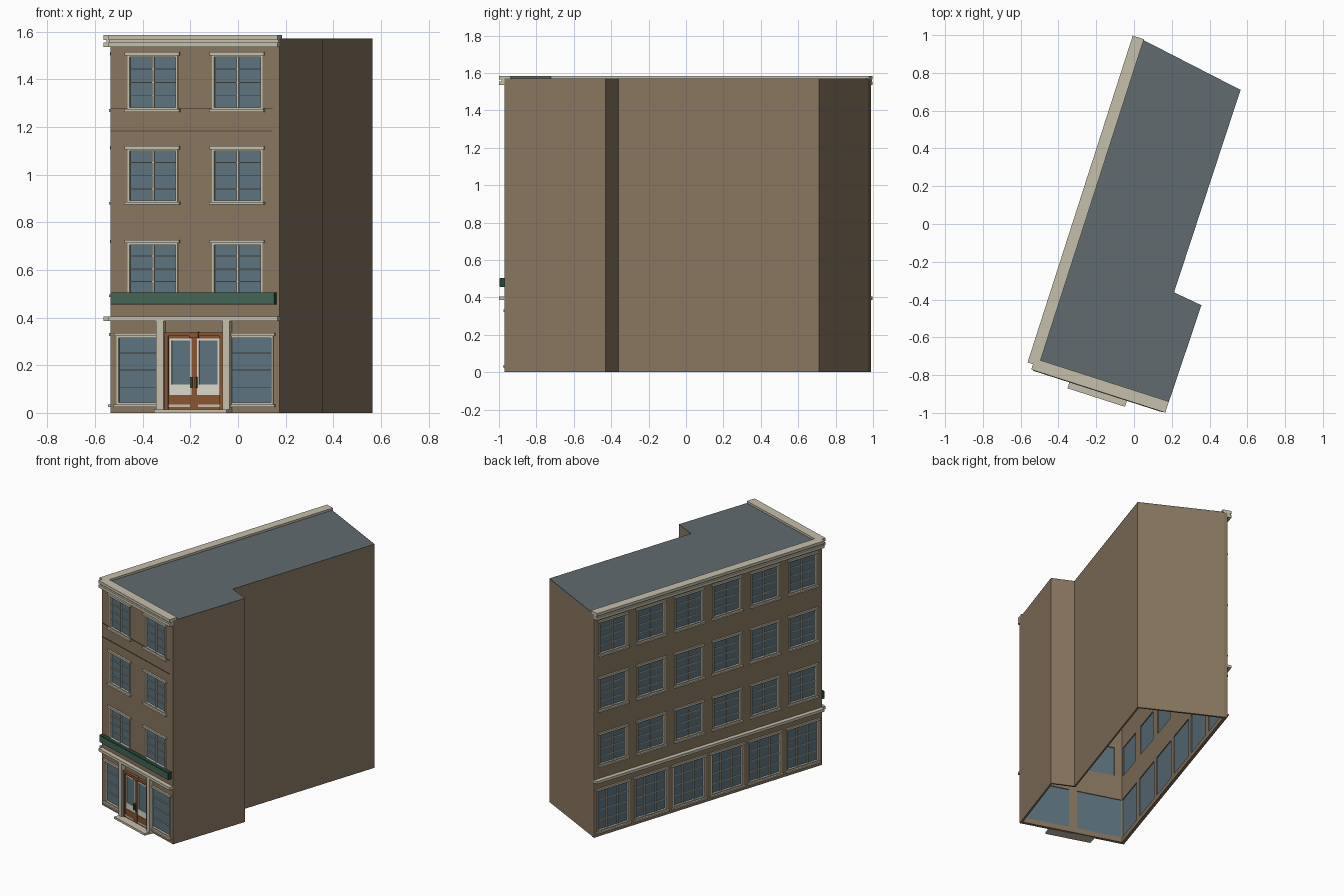
import bpy, bmesh, math
from mathutils import Matrix, Vector

if "Cube" in bpy.data.objects:
    bpy.data.objects.remove(bpy.data.objects["Cube"])

H = 1.567
A, B, D, E, F, C = [Vector(p) for p in (
    (-0.535, -0.742), (0.175, -0.97), (0.357, -0.43),
    (0.212, -0.362), (0.564, 0.71), (0.022, 0.988))]


def material(name, r, g, b):
    m = bpy.data.materials.new(name)
    m.diffuse_color = (r, g, b, 1)
    m.use_nodes = True
    m.node_tree.nodes["Principled BSDF"].inputs["Base Color"].default_value = m.diffuse_color
    return m


BRICK = material("brick", 0.25, 0.183, 0.117)
DARK = material("dark_brick", 0.10, 0.07, 0.045)
STONE = material("stone", 0.56, 0.52, 0.41)
GLASS = material("glass", 0.108, 0.17, 0.21)
SLATE = material("slate", 0.12, 0.145, 0.157)
WOOD = material("wood", 0.25, 0.088, 0.03)
PAINT = material("pale_paint", 0.70, 0.68, 0.60)
GREEN = material("sign_green", 0.055, 0.13, 0.088)
DEEP = material("sign_dark_green", 0.02, 0.06, 0.04)
BRASS = material("handle_bronze", 0.10, 0.09, 0.03)


def finish(name, bm, mat, matrix=Matrix(), thick=0):
    me = bpy.data.meshes.new(name)
    bm.to_mesh(me)
    bm.free()
    ob = bpy.data.objects.new(name, me)
    bpy.context.collection.objects.link(ob)
    me.materials.append(mat)
    ob.matrix_world = matrix
    if thick:
        s = ob.modifiers.new("thickness", 'SOLIDIFY')
        s.thickness, s.offset = thick, -1
    return ob


def boxes(name, items, mat, matrix):
    """items: (u0, u1, inner, outer, z0, z1); outer = distance out of the wall"""
    bm = bmesh.new()
    for u0, u1, i, o, z0, z1 in items:
        m = Matrix.Translation(((u0 + u1) / 2, -(i + o) / 2, (z0 + z1) / 2))
        m = m @ Matrix.Diagonal((u1 - u0, o - i, z1 - z0, 1))
        bmesh.ops.create_cube(bm, size=1, matrix=m)
    return finish(name, bm, mat, matrix)


def wall(name, length, holes, matrix):
    """Flat wall grid that skips the openings, then given thickness"""
    us = sorted({0, length, *(h[0] for h in holes), *(h[1] for h in holes)})
    zs = sorted({0, H, *(h[2] for h in holes), *(h[3] for h in holes)})
    bm = bmesh.new()
    for u0, u1 in zip(us, us[1:]):
        for z0, z1 in zip(zs, zs[1:]):
            u, z = (u0 + u1) / 2, (z0 + z1) / 2
            if any(h[0] < u < h[1] and h[2] < z < h[3] for h in holes):
                continue
            bm.faces.new([bm.verts.new((a, 0, b)) for a, b in
                          ((u0, z0), (u1, z0), (u1, z1), (u0, z1))])
    bmesh.ops.remove_doubles(bm, verts=bm.verts, dist=1e-5)
    return finish(name, bm, BRICK, matrix, 0.022)


def facade(side, start, end, bays, shop_cols):
    d = end - start
    length = d.length
    M = Matrix.Translation((*start, 0)) @ Matrix.Rotation(math.atan2(d.y, d.x), 4, 'Z')
    bay = length / bays
    wins = []
    for k in range(bays):
        c = (k + 0.5) * bay
        wins.append((c - 0.425 * bay, c + 0.425 * bay, 0.036, 0.322, shop_cols))
        for z0, z1 in ((0.497, 0.712), (0.885, 1.105), (1.274, 1.50)):
            wins.append((c - 0.111, c + 0.111, z0, z1, 2))
    wall(side + "_wall", length, [w[:4] for w in wins], M)
    # Window panes, frames, glazing bars, sills and lintels
    panes, frames, ledges = [], [], []
    for u0, u1, z0, z1, cols in wins:
        panes.append((u0, u1, -0.016, -0.012, z0, z1))
        for a in (u0, u1 - 0.009):
            frames.append((a, a + 0.009, -0.012, 0.004, z0, z1))
        for b in (z0, z1 - 0.007):
            frames.append((u0, u1, -0.012, 0.003, b, b + 0.007))
        for k in range(1, cols):
            u = u0 + (u1 - u0) * k / cols
            frames.append((u - 0.004, u + 0.004, -0.012, -0.003, z0, z1))
        for k in range(1, 4):
            z = z0 + (z1 - z0) * k / 4
            frames.append((u0, u1, -0.012, -0.006, z - 0.002, z + 0.002))
        ledges.append((u0 - 0.010, u1 + 0.010, -0.005, 0.016, z0 - 0.011, z0))
        ledges.append((u0 - 0.009, u1 + 0.009, -0.005, 0.012, z1, z1 + 0.014))
    boxes(side + "_window_glass", panes, GLASS, M)
    boxes(side + "_window_frames", frames, STONE, M)
    boxes(side + "_sills_and_lintels", ledges, STONE, M)
    # Roof cornice in two tiers, and the shopfront cornice
    boxes(side + "_roof_cornice", [(0, length, -0.032, 0.03, 1.565, 1.585),
                                   (0, length, -0.005, 0.018, 1.555, 1.565),
                                   (0, length, -0.005, 0.03, 1.535, 1.555)], STONE, M)
    boxes(side + "_shop_cornice", [(0, length, -0.005, 0.03, 0.386, 0.405)], STONE, M)
    return M


# Decorated facades: front (2 bays) and long left side (6 bays)
MF = facade("front", A, B, 2, 1)
facade("left", C, A, 6, 3)
boxes("front_string_courses", [(0, 0.715, -0.003, 0.003, z, z + 0.004)
                               for z in (1.18, 1.276)], DARK, MF)

# Plain walls at the right and back
bm = bmesh.new()
lo = [bm.verts.new((*p, 0)) for p in (B, D, E, F, C)]
hi = [bm.verts.new((*p, H)) for p in (B, D, E, F, C)]
for k in range(4):
    bm.faces.new((lo[k], lo[k + 1], hi[k + 1], hi[k]))
finish("plain_walls", bm, BRICK, thick=0.015)

# Flat roof
bm = bmesh.new()
bm.faces.new([bm.verts.new((*p, H + 0.003)) for p in (A, B, D, E, F, C)])
finish("flat_roof", bm, SLATE, thick=0.01)

# Double door set in front of the middle pier, mirrored about its middle
mid = 0.373
wood, pale, panes, handles, pilasters = [], [], [], [], []


def mirrored(target, a, b, *rest):
    target += [(mid + a, mid + b, *rest), (mid - b, mid - a, *rest)]


mirrored(pilasters, 0.130, 0.162, 0.000, 0.030, 0, 0.388)
mirrored(wood, 0.113, 0.130, 0.000, 0.018, 0.015, 0.322)
mirrored(wood, 0.000, 0.012, 0.002, 0.014, 0.015, 0.322)
mirrored(wood, 0.012, 0.113, 0.002, 0.012, 0.015, 0.075)
mirrored(wood, 0.012, 0.113, 0.002, 0.012, 0.312, 0.322)
mirrored(wood, 0.000, 0.130, 0.000, 0.019, 0.322, 0.338)
mirrored(wood, 0.000, 0.020, 0.000, 0.022, 0.315, 0.340)
mirrored(pale, 0.012, 0.113, 0.002, 0.009, 0.075, 0.120)
mirrored(pale, 0.012, 0.113, 0.002, 0.009, 0.303, 0.312)
mirrored(pale, 0.012, 0.020, 0.002, 0.009, 0.120, 0.303)
mirrored(pale, 0.101, 0.113, 0.002, 0.009, 0.120, 0.303)
mirrored(panes, 0.020, 0.101, 0.002, 0.005, 0.120, 0.303)
mirrored(handles, 0.006, 0.014, 0.012, 0.026, 0.105, 0.150)
boxes("door_pilasters", pilasters, STONE, MF)
boxes("door_wood", wood, WOOD, MF)
boxes("door_panels", pale, PAINT, MF)
boxes("door_glass", panes, GLASS, MF)
boxes("door_handles", handles, BRASS, MF)
boxes("door_step", [(0.213, 0.533, -0.015, 0.066, 0, 0.015)], STONE, MF)

# Blank shop sign: dark backing with a lighter face
boxes("sign_backing", [(0.010, 0.732, 0.003, 0.031, 0.455, 0.505)], DEEP, MF)
boxes("sign_face", [(0.013, 0.729, 0.030, 0.033, 0.458, 0.502)], GREEN, MF)
